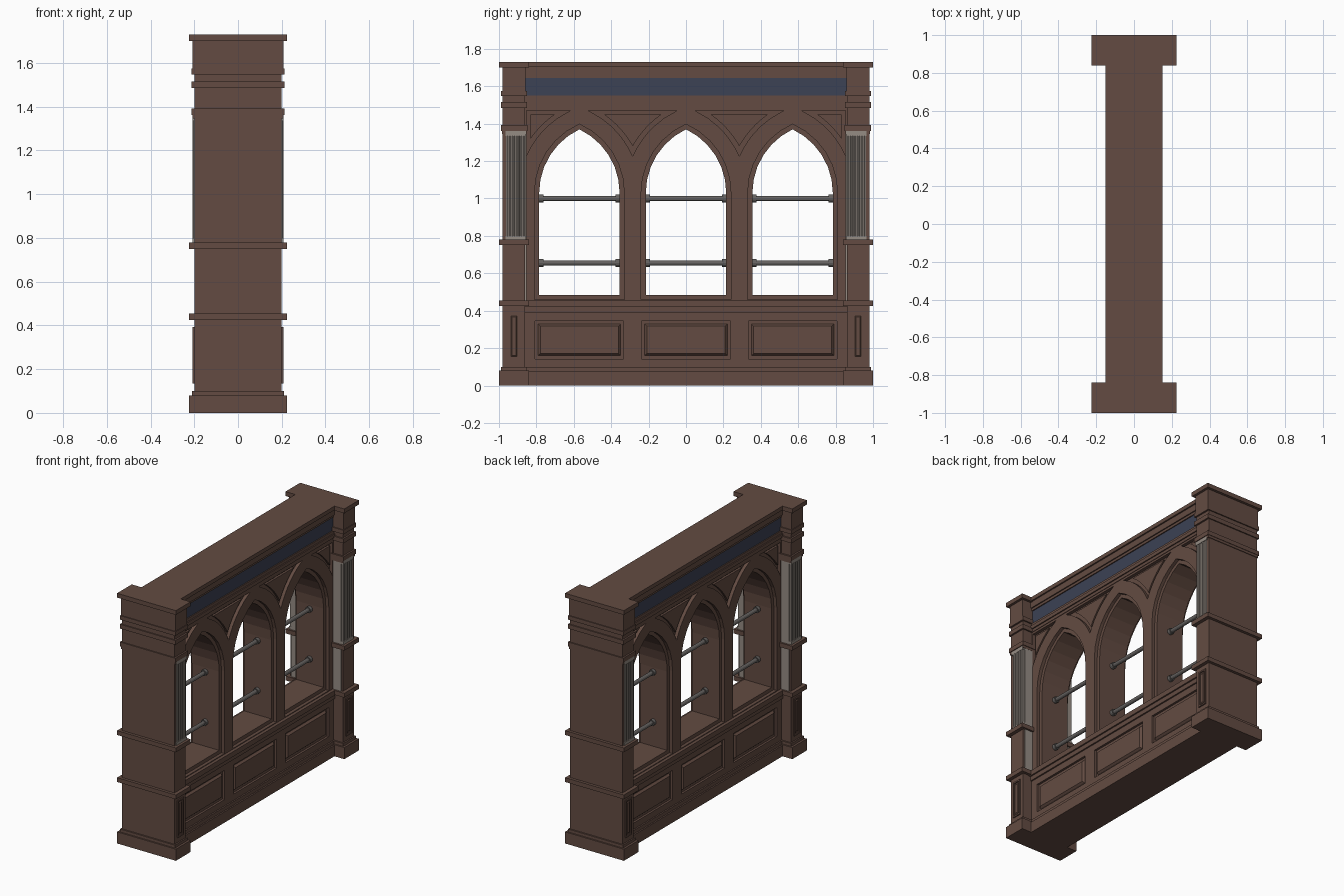
import bpy, bmesh, math
from mathutils import Matrix, Vector

if "Cube" in bpy.data.objects:
    bpy.data.objects.remove(bpy.data.objects["Cube"])


def material(name, rgb):
    m = bpy.data.materials.new(name)
    m.diffuse_color = (*rgb, 1)
    m.use_nodes = True
    m.node_tree.nodes["Principled BSDF"].inputs["Base Color"].default_value = m.diffuse_color
    return m


WOOD = material("brown wood", (0.125, 0.071, 0.054))
STONE = material("pale grey stone", (0.30, 0.262, 0.23))
BLUE = material("dark blue panel", (0.045, 0.054, 0.090))
METAL = material("dark grey metal", (0.13, 0.122, 0.117))

# Arch geometry: two-centred arcs, springing height and centre offset
SPRING, C = 1.03, 0.161
BAYS = (-0.57, 0.0, 0.57)


def finish(name, bm, mat):
    bmesh.ops.recalc_face_normals(bm, faces=bm.faces)
    me = bpy.data.meshes.new(name)
    bm.to_mesh(me)
    bm.free()
    me.materials.append(mat)
    ob = bpy.data.objects.new(name, me)
    bpy.context.collection.objects.link(ob)
    return ob


def add_box(bm, x0, x1, y0, y1, z0, z1):
    m = Matrix.Translation(((x0 + x1) / 2, (y0 + y1) / 2, (z0 + z1) / 2))
    m = m @ Matrix.Diagonal((abs(x1 - x0), abs(y1 - y0), z1 - z0, 1))
    bmesh.ops.create_cube(bm, size=1, matrix=m)


def boxes(name, items, mat):
    bm = bmesh.new()
    for b in items:
        add_box(bm, *b)
    return finish(name, bm, mat)


def plate(name, loops, x0, x1, mat):
    """Flat yz outlines (holes allowed) extruded from x0 to x1."""
    cu = bpy.data.curves.new(name, 'CURVE')
    cu.dimensions, cu.fill_mode = '2D', 'BOTH'
    cu.extrude = abs(x1 - x0) / 2
    for pts in loops:
        sp = cu.splines.new('POLY')
        sp.points.add(len(pts) - 1)
        for p, (y, z) in zip(sp.points, pts):
            p.co = (y, z, 0, 1)
        sp.use_cyclic_u = True
    tmp = bpy.data.objects.new(name + "_curve", cu)
    bpy.context.collection.objects.link(tmp)
    dg = bpy.context.evaluated_depsgraph_get()
    me = bpy.data.meshes.new_from_object(tmp.evaluated_get(dg))
    bpy.data.objects.remove(tmp)
    bm = bmesh.new()
    bm.from_mesh(me)
    bpy.data.meshes.remove(me)
    for v in bm.verts:
        y, z, x = v.co
        v.co = Vector((x + (x0 + x1) / 2, y, z))
    bmesh.ops.remove_doubles(bm, verts=bm.verts, dist=1e-5)
    for f in bm.faces:
        f.smooth = False
    return finish(name, bm, mat)


def rect(y0, y1, z0, z1):
    return [(y0, z0), (y1, z0), (y1, z1), (y0, z1)]


def arch(yc, hw, bottom, n=6):
    r = hw + C
    end = math.acos(C / r)
    side = [(r * math.cos(end * i / n) - C, SPRING + r * math.sin(end * i / n)) for i in range(n + 1)]
    right = [(hw, bottom)] + side
    return [(yc + y, z) for y, z in right] + [(yc - y, z) for y, z in reversed(right[:-1])]


def spandrel(ya, r, top, half, corner, n=6):
    """Curved triangle beside the arch centred at ya; half is its far limit."""
    tip = SPRING + math.sqrt(r * r - (half + C) ** 2)
    edge = []
    for i in range(n + 1):
        z = tip + (top - tip) * i / n
        edge.append((ya - C + math.sqrt(r * r - (z - SPRING) ** 2), z))
    if corner:
        return edge + [(ya + half, top)]
    return edge + [(2 * (ya + half) - y, z) for y, z in reversed(edge[1:])]


def spandrels(r, top, half, corner_half):
    corner = spandrel(0.57, r, top, corner_half, True)
    return [spandrel(-0.57, r, top, half, False), spandrel(0, r, top, half, False),
            corner, [(-y, z) for y, z in corner]]


def raised_panel(bm, s, x0, x1, y0, y1, z0, z1, bev):
    """Panel with sloping margins standing out towards side s."""
    a = [bm.verts.new((s * x0, y, z)) for y, z in rect(y0, y1, z0, z1)]
    b = [bm.verts.new((s * x1, y, z)) for y, z in rect(y0 + bev, y1 - bev, z0 + bev, z1 - bev)]
    bm.faces.new(a)
    bm.faces.new(b)
    for i in range(4):
        j = (i + 1) % 4
        bm.faces.new((a[i], a[j], b[j], b[i]))


# Wall between the pillars: plinth, sill and cornice mouldings
def band(hx, z0, z1):
    return (-hx, hx, -0.87, 0.87, z0, z1)


boxes("lower_wall", [band(0.115, 0.05, 0.43)], WOOD)
boxes("plinth", [band(0.15, 0, 0.075), band(0.14, 0.075, 0.10)], WOOD)
boxes("window_sill", [band(0.14, 0.39, 0.42), band(0.15, 0.42, 0.455)], WOOD)
boxes("upper_wall", [band(0.12, 1.49, 1.71)], WOOD)
boxes("sign_ledge", [band(0.132, 1.485, 1.505), band(0.14, 1.505, 1.53), band(0.132, 1.53, 1.55)], WOOD)
boxes("cornice", [band(0.132, 1.643, 1.66), band(0.14, 1.66, 1.703), band(0.15, 1.703, 1.73)], WOOD)

# Arched window wall: inner frame, full depth
plate("window_frame", [rect(-0.87, 0.87, 0.44, 1.50)] + [arch(y, 0.215, 0.485) for y in BAYS],
      -0.105, 0.105, WOOD)

for s, side in ((1, "right"), (-1, "left")):
    # Outer arch face with recessed spandrels
    plate("arch_face_" + side,
          [rect(-0.87, 0.87, 0.445, 1.495)] + [arch(y, 0.24, 0.46) for y in BAYS]
          + spandrels(0.487, 1.47, 0.285, 0.282), s * 0.105, s * 0.128, WOOD)
    plate("spandrel_panels_" + side, spandrels(0.511, 1.45, 0.285, 0.262), s * 0.10, s * 0.12, WOOD)
    # Panelled dado below the windows
    plate("dado_face_" + side, [rect(-0.87, 0.87, 0.09, 0.40)]
          + [rect(y - 0.237, y + 0.237, 0.143, 0.345) for y in BAYS], s * 0.11, s * 0.13, WOOD)
    bm = bmesh.new()
    for y in BAYS:
        raised_panel(bm, s, 0.11, 0.129, y - 0.225, y + 0.225, 0.155, 0.333, 0.016)
    finish("dado_panels_" + side, bm, WOOD)
    # Blue sign board
    boxes("sign_board_" + side, [(s * 0.118, s * 0.125, -0.858, 0.858, 1.55, 1.643)], BLUE)

# Pillars: each row is half depth, inner y, outer y, bottom z, top z
PILLAR = [
    (0.225, 0.84, 1.0, 0, 0.08), (0.21, 0.85, 0.99, 0.08, 0.10),
    (0.20, 0.86, 0.98, 0.10, 1.58),
    (0.225, 0.84, 1.0, 0.425, 0.455),
    (0.225, 0.84, 1.0, 0.75, 0.78),
    (0.207, 0.852, 0.985, 1.345, 1.362), (0.212, 0.848, 0.988, 1.362, 1.392),
    (0.212, 0.85, 0.988, 1.485, 1.515), (0.212, 0.85, 0.988, 1.547, 1.575),
    (0.208, 0.857, 0.982, 1.575, 1.703),
    (0.225, 0.84, 1.0, 1.70, 1.73),
]
for t, end in ((-1, "front"), (1, "back")):
    boxes("pillar_" + end, [(-h, h, t * a, t * b, z0, z1) for h, a, b, z0, z1 in PILLAR], WOOD)
    boxes("pillar_inner_strip_" + end, [(-0.19, 0.19, t * 0.853, t * 0.862, 0.455, 1.345)], STONE)
    for s, side in ((1, "right"), (-1, "left")):
        tag = end + "_" + side
        # Fluted stone facing
        bm = bmesh.new()
        add_box(bm, s * 0.19, s * 0.2015, t * 0.858, t * 0.962, 0.78, 1.345)
        for z0, z1 in ((0.78, 0.80), (1.335, 1.36)):
            add_box(bm, s * 0.19, s * 0.2075, t * 0.856, t * 0.966, z0, z1)
        for i in range(4):
            m = Matrix.Translation((s * 0.197, t * (0.8725 + 0.025 * i), 1.067))
            bmesh.ops.create_cone(bm, cap_ends=True, segments=10, radius1=0.0105, radius2=0.0105,
                                  depth=0.54, matrix=m)
        finish("fluted_facing_" + tag, bm, STONE)
        # Framed panel at the pillar foot
        lo, hi = sorted((t * 0.887, t * 0.952))
        plate("pillar_panel_frame_" + tag,
              [rect(lo, hi, 0.135, 0.392), rect(lo + 0.010, hi - 0.010, 0.145, 0.382)],
              s * 0.195, s * 0.208, WOOD)
        bm = bmesh.new()
        raised_panel(bm, s, 0.198, 0.205, lo + 0.014, hi - 0.014, 0.152, 0.375, 0.008)
        finish("pillar_panel_" + tag, bm, WOOD)

# Metal rails with end collars across each window
for i, yc in enumerate(BAYS):
    for level, z in (("lower", 0.655), ("upper", 1.0)):
        bm = bmesh.new()
        for r, y, length in ((0.014, 0, 0.44), (0.021, -0.204, 0.024), (0.021, 0.204, 0.024)):
            m = Matrix.Translation((0, yc + y, z)) @ Matrix.Rotation(math.pi / 2, 4, 'X')
            bmesh.ops.create_cone(bm, cap_ends=True, segments=12, radius1=r, radius2=r,
                                  depth=length, matrix=m)
        finish(f"rail_{level}_{i + 1}", bm, METAL)
